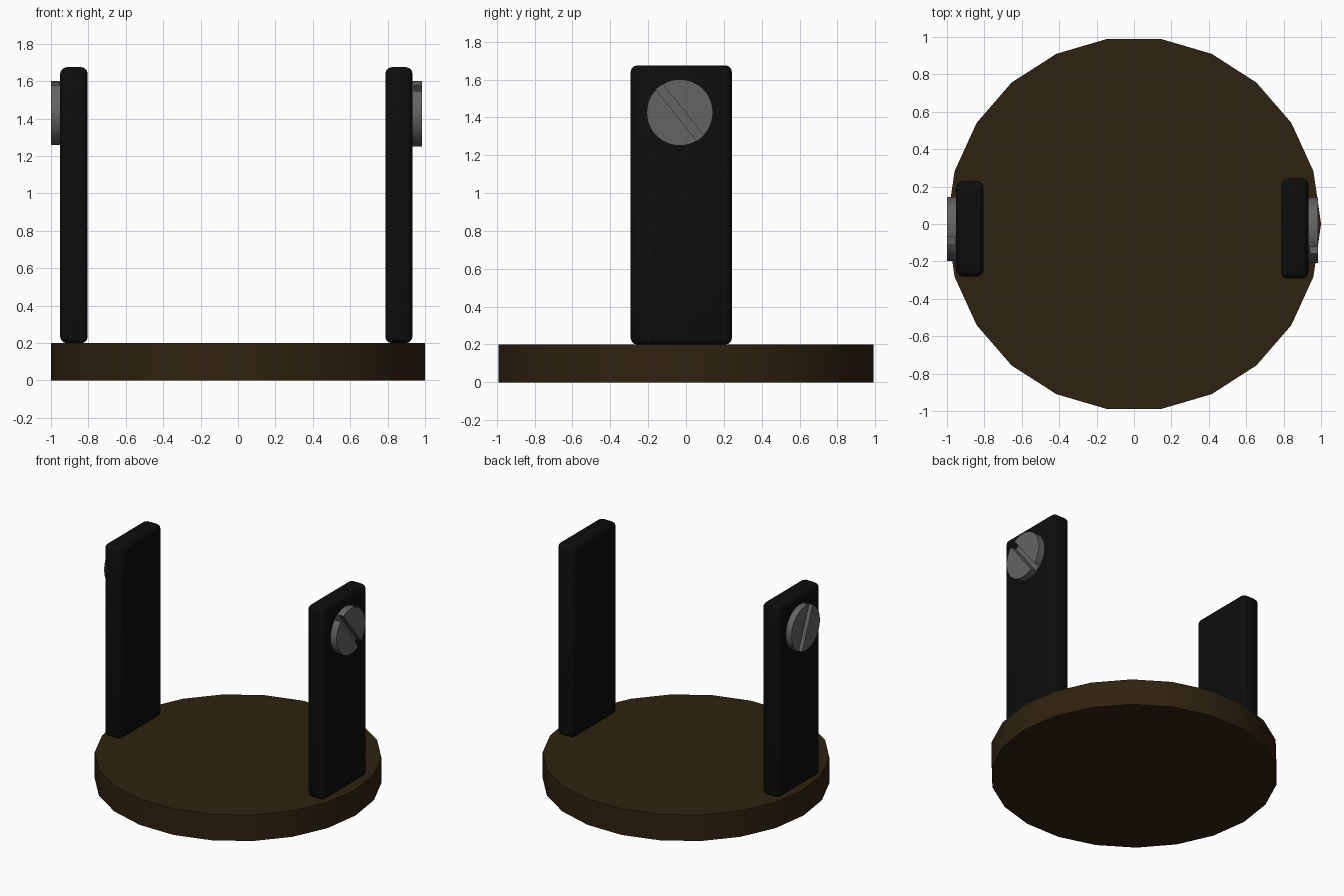
import bpy
from math import pi, radians

cube = bpy.data.objects.get("Cube")
if cube:
    bpy.data.objects.remove(cube, do_unlink=True)


def make_material(name, rgb):
    mat = bpy.data.materials.new(name)
    mat.use_nodes = True
    mat.diffuse_color = (*rgb, 1)
    mat.node_tree.nodes["Principled BSDF"].inputs["Base Color"].default_value = (*rgb, 1)
    return mat


brown = make_material("dark brown", (0.028, 0.016, 0.005))
black = make_material("black", (0.004, 0.004, 0.004))
grey = make_material("steel grey", (0.125, 0.125, 0.125))


def finish(obj, name, mat, angle=30):
    obj.name = name
    obj.data.materials.clear()
    obj.data.materials.append(mat)
    bpy.ops.object.shade_smooth_by_angle(angle=radians(angle))


def box(centre, size, rotation=(0, 0, 0)):
    bpy.ops.mesh.primitive_cube_add(size=1, location=centre, rotation=rotation)
    obj = bpy.context.object
    obj.scale = size
    bpy.ops.object.transform_apply(location=False, rotation=False, scale=True)
    return obj


def apply_modifier(obj, mod):
    bpy.ops.object.select_all(action='DESELECT')
    obj.select_set(True)
    bpy.context.view_layer.objects.active = obj
    bpy.ops.object.modifier_apply(modifier=mod.name)


# Upright slab with rounded edges
def post(name, x, y, width, depth):
    obj = box((x, y, 0.937), (width, depth, 1.476))
    mod = obj.modifiers.new("rounding", 'BEVEL')
    mod.width = 0.035
    mod.segments = 3
    apply_modifier(obj, mod)
    finish(obj, name, black, 40)


# Flat screw head facing sideways, with a slot cut across its outer face
def screw(name, inner, outer, y, z, radius, tilt):
    side = 1 if outer > 0 else -1
    bury = 0.02
    bpy.ops.mesh.primitive_cylinder_add(
        vertices=48, radius=radius, depth=abs(outer - inner) + bury,
        location=((inner + outer - side * bury) / 2, y, z), rotation=(0, pi / 2, 0))
    head = bpy.context.object
    cutter = box((outer, y, z), (0.09, 0.046, 1), (radians(tilt), 0, 0))
    cutter.hide_render = True
    mod = head.modifiers.new("slot", 'BOOLEAN')
    mod.operation = 'DIFFERENCE'
    mod.solver = 'EXACT'
    mod.object = cutter
    apply_modifier(head, mod)
    bpy.data.objects.remove(cutter, do_unlink=True)
    finish(head, name, grey)


# Round base
bpy.ops.mesh.primitive_cylinder_add(vertices=22, radius=1, depth=0.2,
                                    location=(0, 0, 0.1), rotation=(0, 0, pi / 2))
finish(bpy.context.object, "base", brown)

# Posts
post("left_post", 0.86, -0.025, 0.145, 0.535)
post("right_post", -0.877, -0.025, 0.147, 0.51)

# Screws
screw("left_screw", 0.93, 0.985, -0.033, 1.426, 0.175, 38.5)
screw("right_screw", -0.95, -1.0, -0.027, 1.43, 0.172, 22)
